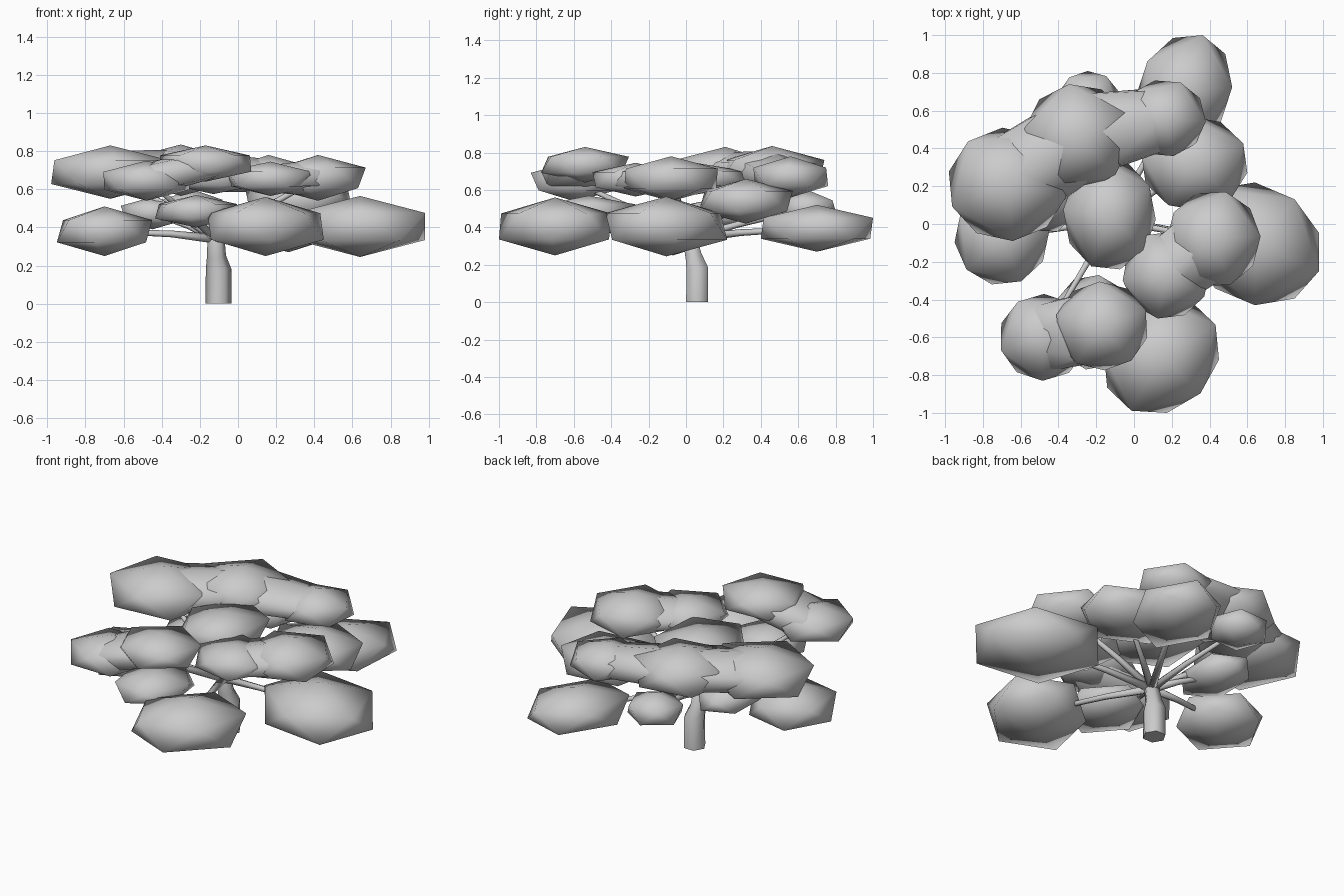
import bpy, bmesh, math
from mathutils import Vector, Matrix

if "Cube" in bpy.data.objects:
    bpy.data.objects.remove(bpy.data.objects["Cube"])

# Foliage pads: each is one or more flattened lobes (centre xyz, half sizes xyz)
PADS = {
    "foliage_back_low": [(.265, .70, .395, .255, .30, .125)],
    "foliage_back_right": [(.32, .32, .54, .28, .25, .12)],
    "foliage_right_low": [(.64, -.105, .405, .34, .325, .16)],
    "foliage_right_top": [(.42, -.08, .66, .25, .25, .12), (.17, -.27, .655, .23, .23, .09)],
    "foliage_front_low": [(.145, -.70, .405, .305, .30, .155)],
    "foliage_front_top": [(-.48, -.60, .645, .225, .23, .105), (-.17, -.54, .735, .24, .235, .095)],
    "foliage_left_low": [(-.70, -.07, .38, .25, .25, .13)],
    "foliage_centre": [(-.13, .05, .66, .245, .29, .085)],
    "foliage_back_small": [(-.24, .65, .50, .16, .16, .10)],
    "foliage_front_mid": [(-.22, -.52, .485, .215, .25, .085)],
    "foliage_left_mid": [(-.45, .19, .475, .165, .23, .085)],
    "foliage_back_top": [(-.67, .21, .69, .31, .30, .14), (-.30, .46, .70, .28, .28, .135),
                         (.16, .56, .67, .22, .20, .11)],
}
# Slight diagonal stretch of the pads that are longer corner to corner
SHEAR = {"foliage_back_low": .08, "foliage_right_low": -.07, "foliage_front_low": .08}
NO_BRANCH = ("foliage_centre", "foliage_front_mid")
HUB = Vector((-.115, .02, .34))


def add_object(name, bm):
    me = bpy.data.meshes.new(name)
    bm.to_mesh(me)
    bm.free()
    for p in me.polygons:
        p.use_smooth = True
    ob = bpy.data.objects.new(name, me)
    bpy.context.collection.objects.link(ob)
    return ob


def add_lobe(bm, lobe, yaw, shear=0, size=1):
    """Icosahedron turned by yaw, sheared, then stretched to the given half sizes."""
    vs = bmesh.ops.create_icosphere(bm, subdivisions=1, radius=1,
                                    matrix=Matrix.Rotation(yaw, 4, 'Z'))["verts"]
    for v in vs:
        x, y, z = v.co
        v.co = (x + shear * y, y + shear * x, z)
    ext = [max(abs(v.co[i]) for v in vs) for i in range(3)]
    for v in vs:
        v.co = Vector(lobe[i] + size * v.co[i] / ext[i] * lobe[i + 3] for i in range(3))


def add_neck(bm, a, b, yaw_a, yaw_b):
    """Hull of two shrunken lobes, filling the valley between them."""
    tmp = bmesh.new()
    add_lobe(tmp, a, yaw_a, size=.8)
    add_lobe(tmp, b, yaw_b, size=.8)
    pts = [v.co.copy() for v in tmp.verts]
    tmp.free()
    res = bmesh.ops.convex_hull(bm, input=[bm.verts.new(p) for p in pts])
    bad = {g for g in res["geom_interior"] + res["geom_unused"] if isinstance(g, bmesh.types.BMVert)}
    bmesh.ops.delete(bm, geom=list(bad), context='VERTS')


def tube(name, pts, radii, sides):
    """Tapered tube along a path."""
    bm = bmesh.new()
    rings = []
    for i, p in enumerate(pts):
        t = (pts[min(i + 1, len(pts) - 1)] - pts[max(i - 1, 0)]).normalized()
        if i == 0 and name == "trunk":
            t = Vector((0, 0, 1))
        q = Vector((0, 0, 1)).rotation_difference(t)
        rings.append([bm.verts.new(p + q @ Vector((radii[i] * math.cos(a), radii[i] * math.sin(a), 0)))
                      for a in (2 * math.pi * k / sides for k in range(sides))])
    for a, b in zip(rings, rings[1:]):
        for k in range(sides):
            n = (k + 1) % sides
            bm.faces.new((a[k], a[n], b[n], b[k]))
    bm.faces.new(rings[0][::-1])
    bm.faces.new(rings[-1])
    return add_object(name, bm)


# Trunk
trunk = [Vector(p) for p in ((-.102, .06, 0), (-.102, .06, .18), (-.113, .04, .25), HUB, (-.115, .015, .37))]
trunk_ob = tube("trunk", trunk, [.068, .067, .05, .045, .025], 6)
for p in trunk_ob.data.polygons:
    if len(p.vertices) > 4:
        p.use_smooth = False

# Foliage pads, with a branch reaching into most of them
for n, (name, lobes) in enumerate(PADS.items()):
    bm = bmesh.new()
    yaws = [math.radians(n * 25 + i * 40) for i in range(len(lobes))]
    for lobe, yaw in zip(lobes, yaws):
        add_lobe(bm, lobe, yaw, SHEAR.get(name, 0))
    for i in range(len(lobes) - 1):
        add_neck(bm, lobes[i], lobes[i + 1], yaws[i], yaws[i + 1])
    add_object(name, bm)
    if name not in NO_BRANCH:
        end = Vector(lobes[0][:3])
        mid = HUB.lerp(end, .4) + Vector((0, 0, .01))
        tube(name.replace("foliage", "branch"), [HUB, mid, end], [.025, .018, .012], 6)
